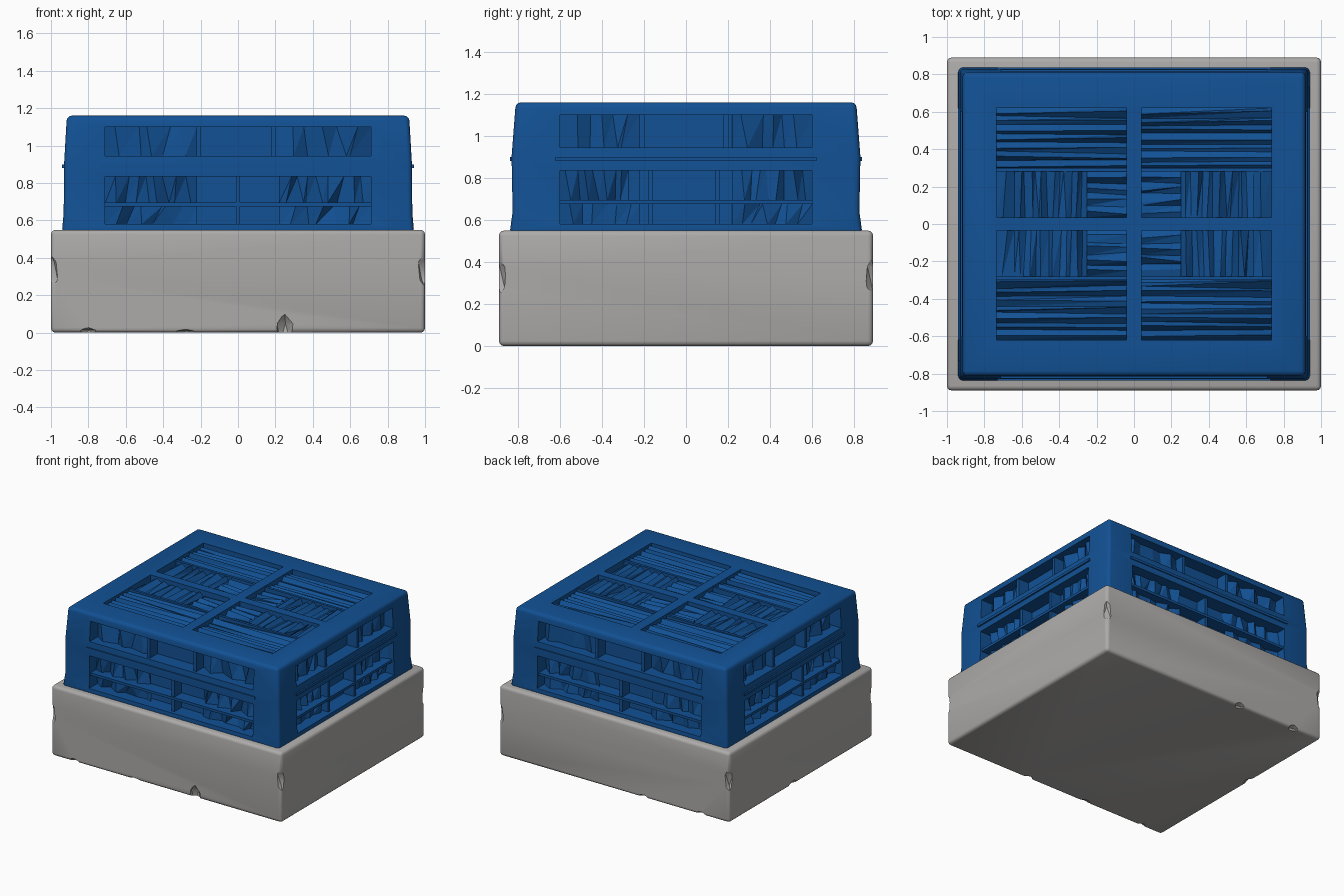
import bpy, bmesh, math, random
from mathutils import Matrix, Vector

random.seed(4)
if "Cube" in bpy.data.objects:
    bpy.data.objects.remove(bpy.data.objects["Cube"], do_unlink=True)


def material(name, rgb):
    m = bpy.data.materials.new(name)
    m.use_nodes = True
    m.diffuse_color = (*rgb, 1)
    m.node_tree.nodes["Principled BSDF"].inputs["Base Color"].default_value = (*rgb, 1)
    return m


BLUE = material("deep blue", (0.006, 0.083, 0.30))
GREY = material("stone grey", (0.42, 0.41, 0.40))
HX, HY, BASE, TOP = 0.93, 0.825, 0.55, 1.16


def finish(name, bm, mat, smooth=False):
    mesh = bpy.data.meshes.new(name)
    bm.to_mesh(mesh)
    bm.free()
    mesh.materials.append(mat)
    ob = bpy.data.objects.new(name, mesh)
    bpy.context.collection.objects.link(ob)
    bpy.context.view_layer.objects.active = ob
    if smooth:
        shade(ob)
    return ob


def shade(ob):
    bpy.ops.object.select_all(action='DESELECT')
    ob.select_set(True)
    bpy.context.view_layer.objects.active = ob
    bpy.ops.object.shade_smooth_by_angle(angle=math.radians(35))


def box(bm, M, u0, u1, d0, d1, w0, w1):
    """Box in a panel frame: across, inward depth, up."""
    centre = Vector((u0 + u1, d0 + d1, w0 + w1)) / 2
    size = Matrix.Diagonal((u1 - u0, d1 - d0, w1 - w0, 1))
    bmesh.ops.create_cube(bm, size=1, matrix=M @ Matrix.Translation(centre) @ size)


def pleats(bm, M, u0, u1, w0, w1, n, near, far, across=True):
    """Crumpled sheet folded n times inside a pocket."""
    rows = []
    for i in range(n + 1):
        pair = []
        for end in (0, 1):
            t = i / n
            if 0 < i < n:
                t += random.uniform(-0.42, 0.42) / n
            d = near if i % 2 else far
            d += random.uniform(0, 0.5) * (far - near) * (1 if i % 2 else -1)
            if across:
                p = (u0 + (u1 - u0) * t, d, w0 + (w1 - w0) * end)
            else:
                p = (u0 + (u1 - u0) * end, d, w0 + (w1 - w0) * t)
            pair.append(bm.verts.new(M @ Vector(p)))
        rows.append(pair)
    for a, b in zip(rows, rows[1:]):
        bm.faces.new((a[0], b[0], b[1]))
        bm.faces.new((a[0], b[1], a[1]))


def cut(ob, bm):
    cutter = finish("cutter", bm, BLUE)
    cutter.hide_render = True
    mod = ob.modifiers.new("cut", 'BOOLEAN')
    mod.object, mod.operation, mod.solver = cutter, 'DIFFERENCE', 'EXACT'
    bpy.context.view_layer.objects.active = ob
    bpy.ops.object.modifier_apply(modifier=mod.name)
    bpy.data.objects.remove(cutter, do_unlink=True)


def block(name, levels, mat, width):
    """Rounded four-sided block lofted through (half x, half y, z) levels."""
    bm = bmesh.new()
    rings = [[bm.verts.new((sx * x, sy * y, z)) for sx, sy in
              ((-1, -1), (1, -1), (1, 1), (-1, 1))] for x, y, z in levels]
    for a, b in zip(rings, rings[1:]):
        for i in range(4):
            j = (i + 1) % 4
            bm.faces.new((a[i], a[j], b[j], b[i]))
    bm.faces.new(rings[0][::-1])
    bm.faces.new(rings[-1])
    ob = finish(name, bm, mat)
    mod = ob.modifiers.new("round", 'BEVEL')
    mod.width, mod.segments, mod.angle_limit = width, 3, math.radians(40)
    bpy.ops.object.modifier_apply(modifier=mod.name)
    return ob


# Stone base with chipped corners and bottom edges
base = block("stone_base", [(1, 0.89, 0), (1, 0.89, BASE)], GREY, 0.025)
chips = bmesh.new()


def chip(at, size, turn):
    M = (Matrix.Translation(at) @ Matrix.Rotation(turn, 4, 'Z')
         @ Matrix.Diagonal((*size, 1)))
    bmesh.ops.create_icosphere(chips, subdivisions=1, radius=1, matrix=M)


for sx in (-1, 1):
    for sy in (-1, 1):
        chip((sx * 1.01, sy * 0.9, 0.33), (0.055, 0.05, 0.11), 0.3 * sx)
for x, y, w, h in ((0.25, -0.9, 0.05, 0.11), (-0.8, -0.9, 0.05, 0.03),
                   (-0.28, -0.9, 0.06, 0.02), (-0.25, 0.9, 0.05, 0.03),
                   (-0.75, 0.9, 0.05, 0.03), (-1.01, 0.1, 0.06, 0.04)):
    chip((x, y, 0), (w, 0.06, h), 0.2)
cut(base, chips)
shade(base)

# Blue crate shell, slightly flared at the foot
shell = block("crate_shell", [(0.942, 0.84, BASE - 0.02), (0.932, 0.825, 0.64),
                              (0.93, 0.83, 0.9), (0.915, 0.81, TOP)], BLUE, 0.025)

# Panel frames: four sides and the top
sides = []
for k in range(4):
    half, edge = (HY, 0.71) if k % 2 == 0 else (HX, 0.6)
    M = Matrix.Rotation(k * math.pi / 2, 4, 'Z') @ Matrix.Translation((0, -half, 0))
    sides.append((M, edge, k % 2 == 0))
lid = Matrix(((1, 0, 0, 0), (0, 0, 1, 0), (0, -1, 0, TOP), (0, 0, 0, 1)))

# Pockets sunk into the sides and lid
DEEP = 0.11
pockets = bmesh.new()
for M, e, wide in sides:
    box(pockets, M, -e, e, -0.1, DEEP, 0.945, 1.1)
    box(pockets, M, -e, e, -0.1, DEEP, 0.58, 0.835)
for sx in (-1, 1):
    for sy in (-1, 1):
        u, w = sorted((sx * 0.04, sx * 0.735)), sorted((sy * 0.035, sy * 0.62))
        box(pockets, lid, *u, -0.1, 0.08, *w)
cut(shell, pockets)
shade(shell)

# Side rails, dividers and crumpled infill
ribs, folds = bmesh.new(), bmesh.new()
for M, e, wide in sides:
    box(ribs, M, -e, e, 0.012, DEEP, 0.675, 0.695)
    box(ribs, M, -e - 0.02, e + 0.02, -0.012, 0.03, 0.88, 0.9)
    for u in (-0.21, 0.19):
        box(ribs, M, u - 0.012, u + 0.012, 0.02, DEEP, 0.94, 1.105)
    for u in ((0,) if wide else (-0.17, 0.15)):
        box(ribs, M, u - 0.012, u + 0.012, 0.02, DEEP, 0.575, 0.84)
    for s in (-1, 1):
        a, b = sorted((s * 0.22, s * e))
        pleats(folds, M, a, b, 0.945, 1.1, 6, 0.05, DEEP)
        pleats(folds, M, a, b, 0.695, 0.835, 9, 0.04, DEEP)
        pleats(folds, M, a, b, 0.58, 0.675, 7, 0.04, DEEP)
finish("side_rails", ribs, BLUE)
finish("side_infill", folds, BLUE)

# Lid infill: long slats outside, upright folds beside the cross
slats = bmesh.new()
for sx in (-1, 1):
    for sy in (-1, 1):
        def patch(x0, x1, y0, y1, n, across):
            u, w = sorted((sx * x0, sx * x1)), sorted((sy * y0, sy * y1))
            pleats(slats, lid, *u, *w, n, 0.008, 0.06, across)
        patch(0.04, 0.735, 0.29, 0.62, 14, False)
        patch(0.04, 0.25, 0.035, 0.28, 8, False)
        patch(0.25, 0.64, 0.035, 0.28, 13, True)
        patch(0.64, 0.735, 0.035, 0.28, 2, True)
        u, w = sorted((sx * 0.035, sx * 0.74)), sorted((sy * 0.28, sy * 0.3))
        box(slats, lid, *u, 0.01, 0.08, *w)
finish("lid_slats", slats, BLUE)
